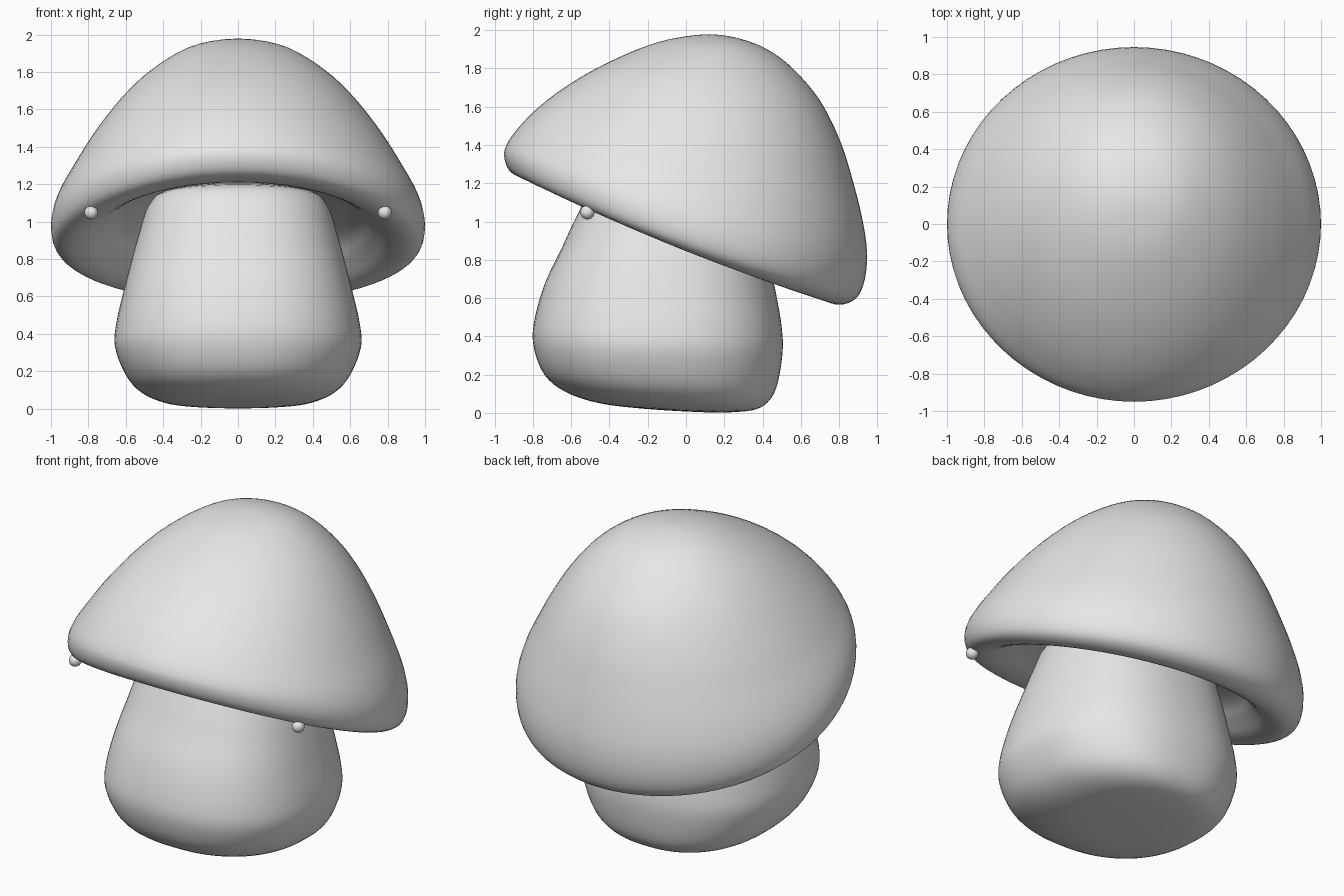
import bpy, bmesh, math
from mathutils import Vector

if "Cube" in bpy.data.objects:
    bpy.data.objects.remove(bpy.data.objects["Cube"])

SEGMENTS, STEPS = 72, 4

grey = bpy.data.materials.new("plain_grey")
grey.diffuse_color = (0.8, 0.8, 0.8, 1)
grey.use_nodes = True
grey.node_tree.nodes["Principled BSDF"].inputs["Base Color"].default_value = grey.diffuse_color


def spline_rows(rows):
    """Smooth the ring table with a Catmull-Rom spline, rounding both poles."""
    def flip(r):
        return (r[2], r[3], r[0], r[1], -r[4], r[5])
    pts = [flip(rows[1])] + rows + [flip(rows[-2])]
    out = []
    for i in range(1, len(pts) - 2):
        for k in range(STEPS):
            t = k / STEPS
            out.append([0.5 * (2 * b + (c - a) * t + (2 * a - 5 * b + 4 * c - d) * t**2
                               + (3 * b - a - 3 * c + d) * t**3)
                        for a, b, c, d in zip(*pts[i - 1:i + 3])])
    out.append(rows[-1])
    return out


def loft(name, rows, power=2.0):
    """Each ring: front y, front z, back y, back z, half width, side sag."""
    def bend(v):
        return math.copysign(abs(v) ** (2 / power), v)
    bm = bmesh.new()
    rings = []
    for yf, zf, yb, zb, w, sag in spline_rows(rows):
        ring = []
        for j in range(SEGMENTS):
            a = math.tau * j / SEGMENTS
            s, c = bend(math.sin(a)), bend(math.cos(a))
            ring.append(bm.verts.new((w * s, (yf + yb) / 2 + (yb - yf) / 2 * c,
                                      (zf + zb) / 2 + (zb - zf) / 2 * c - sag * s * s)))
        rings.append(ring)
    for lo, hi in zip(rings, rings[1:]):
        for j in range(SEGMENTS):
            k = (j + 1) % SEGMENTS
            bm.faces.new((lo[j], lo[k], hi[k], hi[j]))
    bmesh.ops.remove_doubles(bm, verts=bm.verts, dist=0.0005)
    bmesh.ops.recalc_face_normals(bm, faces=bm.faces)
    for f in bm.faces:
        f.smooth = True
    mesh = bpy.data.meshes.new(name)
    bm.to_mesh(mesh)
    bm.free()
    mesh.materials.append(grey)
    obj = bpy.data.objects.new(name, mesh)
    bpy.context.collection.objects.link(obj)
    return obj


# Tilted cap: dome, rounded rim, then the hollow underside
loft("mushroom_cap", [
    (0.18, 1.975, 0.18, 1.975, 0, 0),
    (0.00, 1.968, 0.36, 1.93, 0.20, 0),
    (-0.20, 1.92, 0.50, 1.85, 0.35, 0),
    (-0.45, 1.81, 0.62, 1.735, 0.51, 0),
    (-0.65, 1.69, 0.72, 1.60, 0.645, 0.01),
    (-0.80, 1.57, 0.81, 1.41, 0.77, 0.02),
    (-0.90, 1.46, 0.87, 1.22, 0.87, 0.03),
    (-0.942, 1.39, 0.92, 1.02, 0.95, 0.04),
    (-0.95, 1.34, 0.945, 0.85, 0.992, 0.05),
    (-0.935, 1.285, 0.935, 0.70, 0.998, 0.05),
    (-0.905, 1.25, 0.89, 0.60, 0.97, 0.05),
    (-0.86, 1.23, 0.80, 0.565, 0.90, 0.04),
    (-0.79, 1.215, 0.71, 0.60, 0.81, 0.02),
    (-0.70, 1.21, 0.63, 0.70, 0.72, 0),
    (-0.55, 1.22, 0.52, 0.87, 0.57, 0),
    (0.00, 1.21, 0.00, 1.21, 0, 0),
])

# Stem: bulging foot leaning forward, narrowing up into the cap
loft("mushroom_stem", [
    (0.10, 0.003, 0.10, 0.003, 0, 0),
    (-0.20, 0.02, 0.25, 0.004, 0.25, 0),
    (-0.45, 0.05, 0.37, 0.02, 0.40, 0),
    (-0.63, 0.11, 0.44, 0.07, 0.52, 0),
    (-0.74, 0.20, 0.48, 0.16, 0.60, 0),
    (-0.795, 0.34, 0.505, 0.32, 0.658, 0),
    (-0.795, 0.47, 0.50, 0.45, 0.65, 0),
    (-0.74, 0.67, 0.475, 0.60, 0.61, 0),
    (-0.65, 0.86, 0.45, 0.72, 0.57, 0),
    (-0.58, 1.01, 0.42, 0.85, 0.53, 0),
    (-0.50, 1.15, 0.38, 1.00, 0.48, 0),
    (-0.38, 1.20, 0.30, 1.10, 0.38, 0),
    (0.00, 1.20, 0.00, 1.20, 0, 0),
], power=2.3)

# Small round beads on the cap rim
for side, label in ((-1, "left"), (1, "right")):
    bpy.ops.mesh.primitive_uv_sphere_add(segments=24, ring_count=12, radius=0.037,
                                         location=Vector((side * 0.785, -0.515, 1.048)))
    bead = bpy.context.object
    bead.name = f"rim_bead_{label}"
    bead.data.materials.append(grey)
    bpy.ops.object.shade_smooth()
